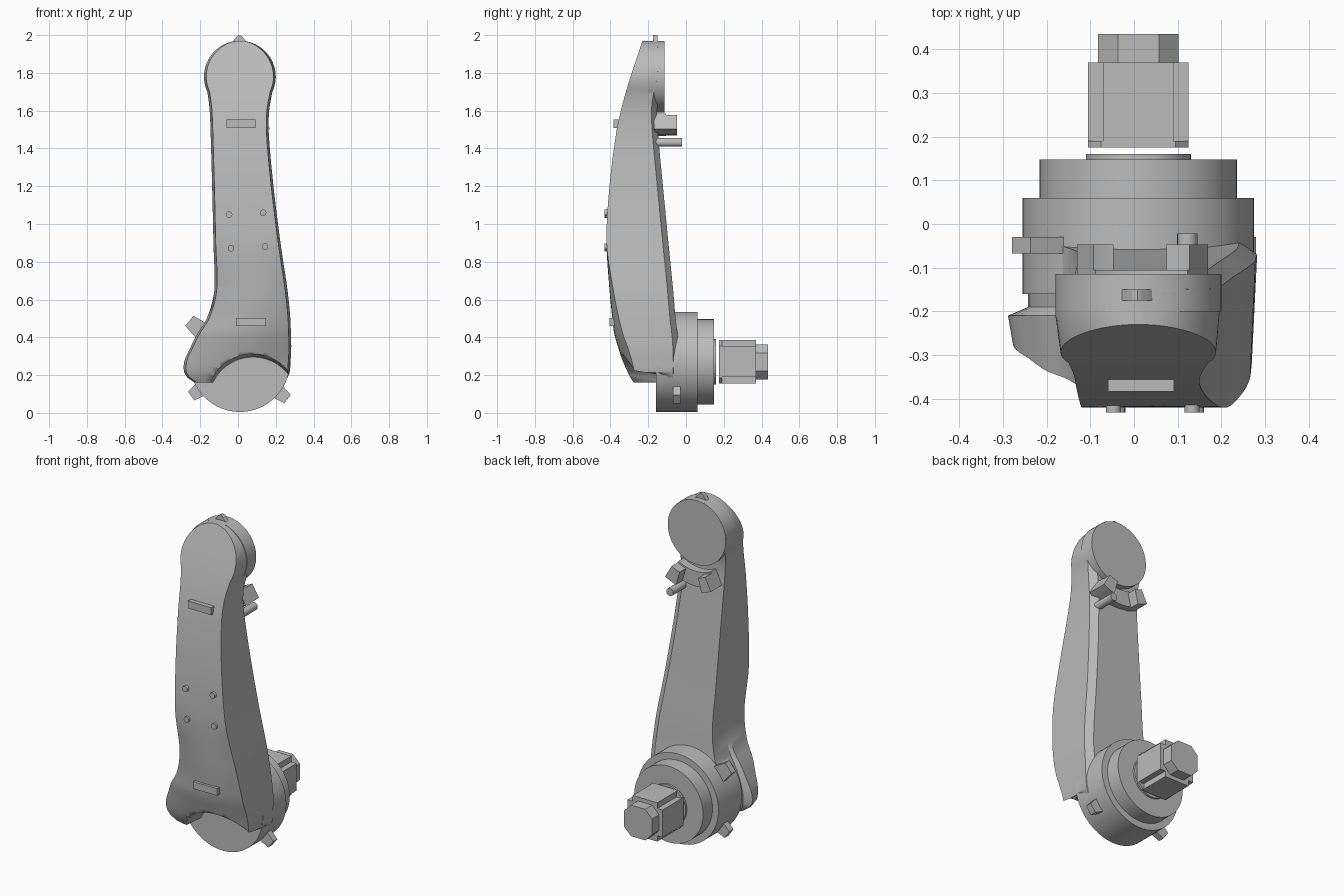
import bpy, bmesh, math

cube = bpy.data.objects.get("Cube")
if cube:
    bpy.data.objects.remove(cube)

grey = bpy.data.materials.new("plain grey")
grey.use_nodes = True
grey.diffuse_color = (0.5, 0.5, 0.5, 1)
grey.node_tree.nodes["Principled BSDF"].inputs["Base Color"].default_value = (0.5, 0.5, 0.5, 1)

CX = 0.01                 # shared axis of both joints
HIP, HEAD = 0.27, 1.78    # heights of the joint centres
HEAD_R = 0.19


def loft(name, rings, angle=30):
    """Skin a list of equal closed rings and cap the ends."""
    bm = bmesh.new()
    rows = [[bm.verts.new(p) for p in ring] for ring in rings]
    n = len(rows[0])
    for a, b in zip(rows, rows[1:]):
        for i in range(n):
            j = (i + 1) % n
            bm.faces.new((a[i], a[j], b[j], b[i]))
    bm.faces.new(rows[0])
    bm.faces.new(rows[-1])
    bmesh.ops.recalc_face_normals(bm, faces=bm.faces)
    mesh = bpy.data.meshes.new(name)
    bm.to_mesh(mesh)
    bm.free()
    mesh.materials.append(grey)
    obj = bpy.data.objects.new(name, mesh)
    bpy.context.collection.objects.link(obj)
    bpy.ops.object.select_all(action="DESELECT")
    obj.select_set(True)
    bpy.context.view_layer.objects.active = obj
    bpy.ops.object.shade_smooth_by_angle(angle=math.radians(angle))
    return obj


def prism(name, outline, y0, y1):
    return loft(name, [[(x, y, z) for x, z in outline] for y in (y0, y1)])


def circle(x, z, r, n=64):
    return [(x + r * math.cos(math.tau * i / n), z + r * math.sin(math.tau * i / n))
            for i in range(n)]


def box(name, x0, x1, z0, z1, y0, y1):
    return prism(name, [(x0, z0), (x1, z0), (x1, z1), (x0, z1)], y0, y1)


def disc(name, x, z, r, y0, y1, n=64):
    return prism(name, circle(x, z, r, n), y0, y1)


def sector(cz, a0, a1, r0, r1, n=12):
    """Ring segment around a joint centre, angles in degrees."""
    angles = [math.radians(a0 + (a1 - a0) * i / n) for i in range(n + 1)]
    inner = [(CX + r0 * math.cos(a), cz + r0 * math.sin(a)) for a in angles]
    outer = [(CX + r1 * math.cos(a), cz + r1 * math.sin(a)) for a in angles]
    return inner + outer[::-1]


# Limb shell: z, left front x, left back x, right x, front y, front bow, back y
KEYS = [
    (0.16, -.23, -.22, .24, -.29, .03, -.04),
    (0.20, -.28, -.24, .27, -.31, .04, -.04),
    (0.27, -.285, -.24, .278, -.335, .05, -.04),
    (0.35, -.25, -.22, .282, -.36, .05, -.04),
    (0.42, -.215, -.19, .28, -.38, .045, -.045),
    (0.50, -.165, -.15, .277, -.39, .035, -.055),
    (0.65, -.125, -.125, .262, -.405, .02, -.068),
    (0.90, -.13, -.13, .225, -.42, 0, -.093),
    (1.20, -.137, -.137, .188, -.405, 0, -.122),
    (1.48, -.145, -.145, .163, -.37, 0, -.148),
    (1.60, -.15, -.15, .165, -.345, 0, -.153),
    (1.70, -.162, -.162, .182, -.318, 0, -.14),
    (1.80, -.18, -.18, .2, -.287, 0, -.12),
    (1.97, -.18, -.18, .2, -.23, 0, -.12),
]


def sample(z):
    """Smooth interpolation through the key sections."""
    i = max(k for k in range(len(KEYS) - 1) if KEYS[k][0] <= z)
    p, q = KEYS[i], KEYS[i + 1]
    o, r = KEYS[max(i - 1, 0)], KEYS[min(i + 2, len(KEYS) - 1)]
    h = q[0] - p[0]
    t = (z - p[0]) / h
    out = []
    for c in range(1, 7):
        m0 = (q[c] - o[c]) / (q[0] - o[0]) * h
        m1 = (r[c] - p[c]) / (r[0] - p[0]) * h
        out.append((2*t**3 - 3*t*t + 1) * p[c] + (t**3 - 2*t*t + t) * m0
                   + (3*t*t - 2*t**3) * q[c] + (t**3 - t*t) * m1)
    return out


def section(z):
    xl, xb, xr, yf, bow, yb = sample(z)
    if z > 1.7:           # round head
        half = math.sqrt(max(HEAD_R**2 - (z - HEAD)**2, 0.0002))
        xl = xb = CX - half
        xr = CX + half
    inset = min(0.012, (xr - xl) * 0.05)
    ring = []
    for i in range(13):   # bowed front face
        t = i / 6 - 1
        x = (xl + xr) / 2 + t * ((xr - xl) / 2 - inset)
        ring.append((x, yf + bow * t * t, z))
    cut = min(0.04, (xr - xl) * 0.15)
    ring += [(xr, yb - 0.03, z), (xr - cut, yb, z), (xb, yb, z)]
    ring += [(xb, max(-0.19, yf + 0.06), z), (xl, max(-0.21, yf + 0.04), z)]
    return ring


levels = [0.16 + (1.7 - 0.16) * i / 56 for i in range(57)]
levels += [HEAD + HEAD_R * math.sin(math.radians(-22 + 112 * i / 22)) for i in range(1, 23)]
shell = loft("limb_shell", [section(min(z, 1.9699)) for z in levels], 28)

# Arch opening over the lower joint
cutter = loft("arch_cutter", [[(x, y, z) for x, z in circle(0.08, 0.06, r)]
                              for y, r in ((-0.155, 0.235), (-0.6, 0.275))])
cutter.hide_render = True
mod = shell.modifiers.new("arch", "BOOLEAN")
mod.operation = "DIFFERENCE"
mod.solver = "EXACT"
mod.object = cutter
bpy.context.view_layer.objects.active = shell
bpy.ops.object.modifier_apply(modifier="arch")
bpy.data.objects.remove(cutter)

# Upper joint face and the index point above it
disc("upper_joint_disc", CX, HEAD, HEAD_R, -0.2, -0.115)
prism("top_pointer", [(-.04, 1.95), (.055, 1.95), (.02, 1.995), (.008, 2.0), (-.005, 1.995)],
      -0.175, -0.15)

# Lower joint: stepped housing
for name, r, y0, y1 in (("lower_housing", .265, -.16, .06),
                        ("housing_step", .226, .06, .148),
                        ("housing_boss", .12, .148, .16)):
    disc(name, CX, HIP, r, y0, y1)

# Radial tabs on the housing rim
for i, (deg, reach, width) in enumerate(((141, .345, .085), (215, .315, .07), (322, .32, .07))):
    a = math.radians(deg)
    ux, uz = math.cos(a), math.sin(a)
    pts = [(CX + ux * d - uz * s * width / 2, HIP + uz * d + ux * s * width / 2)
           for d, s in ((.22, 1.3), (reach, .8), (reach, -.8), (.22, -1.3))]
    prism(f"rim_tab_{i + 1}", pts, -0.068, -0.03)


def octagon(r, c):
    k = r - c
    return [(CX + x, HIP + z) for x, z in ((-k, -r), (k, -r), (r, -k), (r, k),
                                          (k, r), (-k, r), (-r, k), (-r, -k))]


def notched_square(r, c):
    k = r - c
    pts = []
    for sx, sz in ((-1, -1), (1, -1), (1, 1), (-1, 1)):
        corner = [(sx * r, sz * k), (sx * k, sz * k), (sx * k, sz * r)]
        pts += corner if sx * sz > 0 else corner[::-1]
    return [(CX + x, HIP + z) for x, z in pts]


# Drive block behind the housing
prism("drive_base", octagon(.115, .03), .175, .19)
prism("drive_block", notched_square(.115, .034), .19, .37)
prism("drive_tip", octagon(.092, .045), .37, .435)

# Front bars and studs
box("upper_front_bar", -.06, .092, 1.508, 1.552, -.383, -.33)
box("lower_front_bar", -.01, .146, .46, .502, -.405, -.36)
for i, (x, z) in enumerate(((-.047, 1.05), (.133, 1.06), (-.037, .872), (.143, .88))):
    disc(f"front_stud_{i + 1}", x, z, .017, -.432, -.4, 20)

# Bracket under the upper joint
prism("bracket_arc", sector(HEAD, -116, -60, .225, .315), -.17, -.105)
prism("bracket_lug_left", sector(HEAD, -74, -60, .235, .32, 3), -.17, -.047)
prism("bracket_lug_right", sector(HEAD, -116, -104, .235, .32, 3), -.17, -.047)
disc("bracket_pin", .122, 1.432, .023, -.17, -.022, 24)
